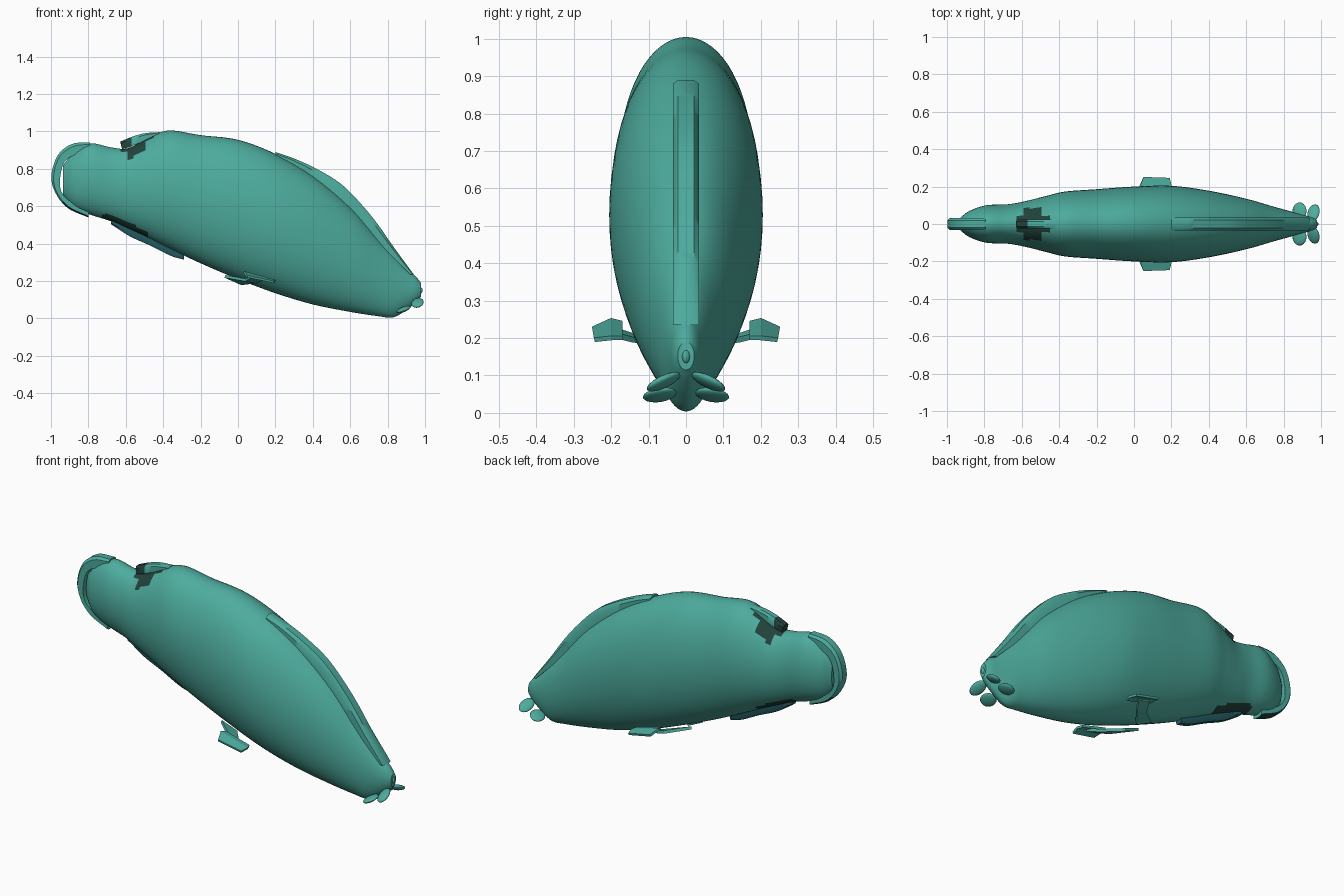
import bpy, math
from mathutils import Vector

cube = bpy.data.objects.get("Cube")
if cube:
    bpy.data.objects.remove(cube)


def material(name, rgb):
    m = bpy.data.materials.new(name)
    m.use_nodes = True
    m.diffuse_color = (*rgb, 1)
    m.node_tree.nodes["Principled BSDF"].inputs["Base Color"].default_value = (*rgb, 1)
    return m


teal = material("teal", (0.075, 0.41, 0.34))
dark = material("dark green", (0.016, 0.055, 0.045))
blue = material("deep blue green", (0.02, 0.12, 0.14))


def make(name, verts, faces, mats, smooth=True):
    me = bpy.data.meshes.new(name)
    me.from_pydata(verts, [], faces)
    ob = bpy.data.objects.new(name, me)
    bpy.context.collection.objects.link(ob)
    for m in mats:
        me.materials.append(m)
    bpy.ops.object.select_all(action="DESELECT")
    ob.select_set(True)
    bpy.context.view_layer.objects.active = ob
    bpy.ops.object.mode_set(mode="EDIT")
    bpy.ops.mesh.select_all(action="SELECT")
    bpy.ops.mesh.normals_make_consistent(inside=False)
    bpy.ops.object.mode_set(mode="OBJECT")
    if smooth:
        bpy.ops.object.shade_smooth_by_angle(angle=math.radians(40))
    return ob


def spline(points, steps):
    """Catmull-Rom curve through the points."""
    pts = [Vector(p) for p in points]
    pts = [pts[0] * 2 - pts[1]] + pts + [pts[-1] * 2 - pts[-2]]
    out = []
    for a, b, c, d in zip(pts, pts[1:], pts[2:], pts[3:]):
        for i in range(steps):
            t = i / steps
            out.append(b + (c - a) * t / 2 + (a * 2 - b * 5 + c * 4 - d) * t * t / 2
                       + (b * 3 - a - c * 3 + d) * t ** 3 / 2)
    return out + [pts[-2]]


# Body: stations of x, top, bottom and half width
stations = [
    (-.935, .82, .66, .028), (-.88, .885, .595, .07), (-.79, .935, .555, .1),
    (-.68, .915, .52, .105), (-.59, .91, .48, .12), (-.48, .965, .43, .147),
    (-.37, 1.005, .375, .173), (-.2, .98, .295, .186), (0, .955, .21, .2),
    (.2, .88, .135, .204), (.4, .765, .075, .178), (.6, .6, .035, .135),
    (.75, .43, .012, .092), (.83, .345, .006, .07), (.9, .27, .045, .05),
    (.95, .225, .085, .036), (.978, .19, .115, .022)]
SIDES = 64


def section(x, top, low, wide):
    mid, half = (top + low) / 2, (top - low) / 2
    return [(x, wide * math.sin(a), mid + half * math.cos(a))
            for a in (2 * math.pi * i / SIDES for i in range(SIDES))]


rings = [section(*[(v.x, v.y, v.z, v.w)[k] for k in range(4)]) for v in spline(stations, 7)]
verts = [p for r in rings for p in r]
faces = [(r * SIDES + i, r * SIDES + (i + 1) % SIDES,
          (r + 1) * SIDES + (i + 1) % SIDES, (r + 1) * SIDES + i)
         for r in range(len(rings) - 1) for i in range(SIDES)]
faces += [tuple(range(SIDES)), tuple(range(len(verts) - SIDES, len(verts)))]
body = make("body", verts, faces, [teal, dark])

# Dark markings around the small back fin and on the belly near the tail
for f in body.data.polygons:
    x, y, z = f.center
    back = z > .8 and (abs(x + .54) < .045 and abs(y) < .085 or abs(x + .54) < .09 and abs(y) < .04)
    belly = abs(x + .6) < .12 and z < .19 - .46 * x + .055 - .8 * (x + .58) ** 2 and z < .62
    f.material_index = int(back or belly)


def band(name, outer, inner, half, mat, steps=5):
    """Thick strip in the xz plane between two edges, rounded across."""
    o, n = spline(outer, steps), spline(inner, steps)
    vs = []
    for a, b in zip(o, n):
        c = a.lerp(b, .25)
        vs += [(b.x, -half, b.y), (c.x, -half, c.y), (a.x, -half * .6, a.y),
               (a.x, half * .6, a.y), (c.x, half, c.y), (b.x, half, b.y)]
    k = 6
    fs = [(r * k + i, r * k + (i + 1) % k, (r + 1) * k + (i + 1) % k, (r + 1) * k + i)
          for r in range(len(o) - 1) for i in range(k)]
    fs += [tuple(range(k)), tuple(range(len(vs) - k, len(vs)))]
    return make(name, vs, fs, [mat, dark])


band("dorsal_ridge",
     [(.2, .89), (.3, .855), (.42, .8), (.55, .72), (.66, .61), (.75, .5), (.83, .385), (.94, .235)],
     [(.2, .85), (.29, .81), (.39, .74), (.49, .67), (.6, .57), (.7, .46), (.79, .365), (.92, .235)],
     .035, teal)

tail = band("tail_fin",
            [(-.79, .942), (-.89, .932), (-.965, .87), (-.998, .76), (-.975, .67), (-.91, .59), (-.8, .54)],
            [(-.79, .9), (-.86, .88), (-.925, .84), (-.95, .76), (-.945, .68), (-.89, .62), (-.8, .57)],
            .032, teal)
for f in tail.data.polygons:
    f.material_index = int(f.center.z < .62 and f.normal.z < -.4)

back_fin = band("small_back_fin",
                [(-.63, .945), (-.57, .97), (-.5, .99), (-.42, .996)],
                [(-.62, .905), (-.57, .92), (-.5, .95), (-.42, .98)], .024, teal)
for f in back_fin.data.polygons:
    f.material_index = int(f.center.x < -.57)

band("belly_fin",
     [(-.68, .505), (-.58, .44), (-.47, .39), (-.36, .335), (-.29, .315)],
     [(-.68, .53), (-.58, .5), (-.47, .45), (-.36, .4), (-.29, .36)], .02, blue)


def sheet(name, row_a, row_b, thick):
    """Thin mirrored plate spanned between two rows of points."""
    n = len(row_a)
    ob = make(name, row_a + row_b,
              [(i, i + 1, n + i + 1, n + i) for i in range(n - 1)], [teal], False)
    s = ob.modifiers.new("thickness", "SOLIDIFY")
    s.thickness, s.offset = thick, 0
    m = ob.modifiers.new("both sides", "MIRROR")
    m.use_axis = (False, True, False)
    return ob


# Side fins: a strut out of the belly carrying a slanted paddle
sheet("side_fin_strut", [(-.07, .05, .225), (.04, .14, .205), (.07, .2, .225)],
      [(.02, .04, .185), (.1, .14, .195), (.14, .2, .21)], .015)
sheet("side_fin_paddle", [(.04, .17, .24), (.03, .2, .248), (.05, .25, .225)],
      [(.19, .17, .2), (.2, .2, .2), (.19, .245, .195)], .012)


# Mouth lobes: flattened drops beside the snout
def lobe(name, centre, radii, rot):
    for side, word in ((1, "left_"), (-1, "right_")):
        bpy.ops.mesh.primitive_uv_sphere_add(
            segments=16, ring_count=8, location=(centre[0], centre[1] * side, centre[2]),
            rotation=(rot[0] * side, rot[1], rot[2] * side))
        ob = bpy.context.object
        ob.name = word + name
        ob.scale = radii
        ob.data.materials.append(teal)
        bpy.ops.object.shade_smooth_by_angle(angle=math.radians(40))


lobe("upper_mouth_lobe", (.96, .06, .083), (.034, .05, .014), (-.45, -.35, 0))
lobe("lower_mouth_lobe", (.885, .07, .048), (.04, .046, .013), (-.2, -.35, .2))
bpy.ops.mesh.primitive_uv_sphere_add(segments=12, ring_count=8, location=(.975, 0, .15))
nose = bpy.context.object
nose.name = "snout_tip"
nose.scale = (.012, .011, .018)
nose.data.materials.append(teal)
bpy.ops.object.shade_smooth_by_angle(angle=math.radians(40))
